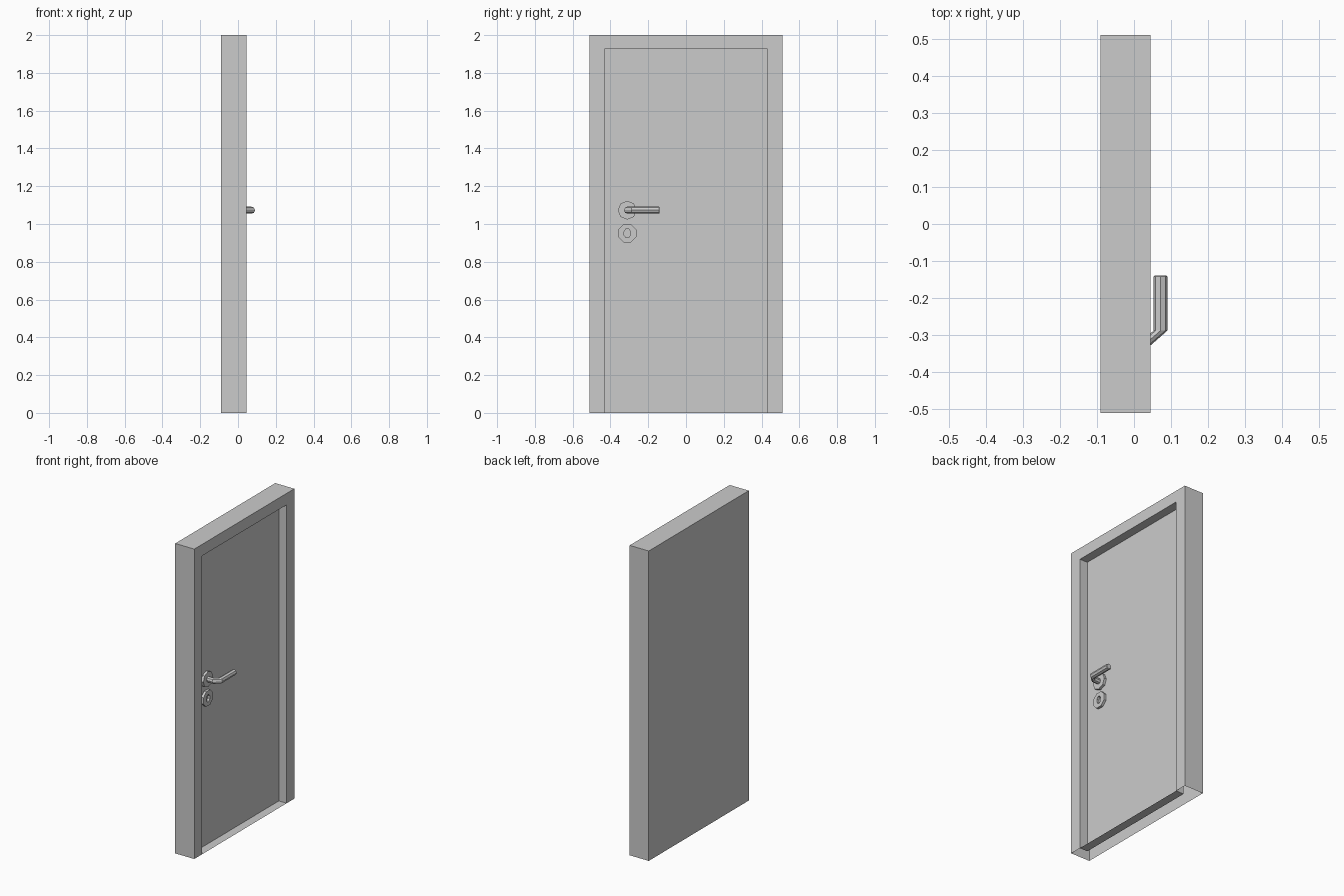
import bpy, bmesh, math

if "Cube" in bpy.data.objects:
    bpy.data.objects.remove(bpy.data.objects["Cube"])

grey = bpy.data.materials.new("plain_grey")
grey.diffuse_color = (0.6, 0.6, 0.6, 1)
grey.use_nodes = True
grey.node_tree.nodes["Principled BSDF"].inputs["Base Color"].default_value = grey.diffuse_color

BACK, FRONT, FACE = -0.091, 0.045, -0.011   # wall side, frame front, door leaf face
W, H = 0.51, 2.0                            # outer frame half width and height
OW, OH = 0.432, 1.926                       # opening half width and height
LOCK_Y, SIDES = -0.311, 8


def finish(name, bm):
    mesh = bpy.data.meshes.new(name)
    bm.to_mesh(mesh)
    bm.free()
    mesh.materials.append(grey)
    obj = bpy.data.objects.new(name, mesh)
    bpy.context.collection.objects.link(obj)
    return obj


def arch(bm, x, w, h):
    """Upright rectangle of points: bottom left, top left, top right, bottom right."""
    return [bm.verts.new((x, y, z)) for y, z in ((-w, 0), (-w, h), (w, h), (w, 0))]


def bridge(bm, a, b, closed=True):
    n = len(a)
    for i in range(n if closed else n - 1):
        j = (i + 1) % n
        bm.faces.new((a[i], a[j], b[j], b[i]))


def ring_yz(bm, x, y, z, ry, rz, turn=0.0):
    pts = [2 * math.pi * i / SIDES + turn for i in range(SIDES)]
    return [bm.verts.new((x, y + ry * math.cos(a), z + rz * math.sin(a))) for a in pts]


# Frame: hollow casing, open underneath, with a recessed opening and thin sill
bm = bmesh.new()
back = arch(bm, BACK, W, H)
outer = arch(bm, FRONT, W, H)
inner = arch(bm, FRONT, OW, OH)
deep = arch(bm, FACE, OW, OH)
bm.faces.new(back)
bridge(bm, outer, back, closed=False)
bridge(bm, inner, outer, closed=False)
bridge(bm, deep, inner)
bmesh.ops.recalc_face_normals(bm, faces=bm.faces)
# make sure the wall side faces outward
bm.faces.ensure_lookup_table()
bm.normal_update()
if bm.faces[0].normal.x > 0:
    bmesh.ops.reverse_faces(bm, faces=bm.faces)
finish("door_frame", bm)

# Door leaf
bm = bmesh.new()
bm.faces.new(arch(bm, FACE, OW, OH)[::-1])
finish("door_leaf", bm)

# Handle rosette
bm = bmesh.new()
low = ring_yz(bm, FACE, LOCK_Y, 1.073, 0.05, 0.05)
top = ring_yz(bm, FACE + 0.016, LOCK_Y, 1.073, 0.05, 0.05)
bridge(bm, low, top)
bm.faces.new(top)
bmesh.ops.recalc_face_normals(bm, faces=bm.faces)
finish("handle_rosette", bm)

# Keyhole plate with an upright hole
bm = bmesh.new()
t = math.pi / SIDES
rings = [ring_yz(bm, x, LOCK_Y, 0.951, ry, rz, t) for x, ry, rz in (
    (FACE, 0.052, 0.052), (FACE + 0.016, 0.052, 0.052),
    (FACE + 0.016, 0.018, 0.025), (FACE, 0.018, 0.025))]
for a, b in zip(rings, rings[1:] + rings[:1]):
    bridge(bm, a, b)
bmesh.ops.recalc_face_normals(bm, faces=bm.faces)
finish("keyhole_plate", bm)

# Lever handle: stem out of the door, slanted elbow, then the grip
bm = bmesh.new()
R, GRIP_X, Z = 0.0185, 0.0715, 1.073


def ring_xz(y, r):
    pts = [2 * math.pi * i / SIDES for i in range(SIDES)]
    return [bm.verts.new((GRIP_X - r * math.cos(a), y, Z + r * math.sin(a))) for a in pts]


rings = [ring_yz(bm, FACE, LOCK_Y, Z, 0.0165, R),
         ring_yz(bm, 0.045, LOCK_Y, Z, 0.0165, R),
         ring_xz(-0.288, R), ring_xz(-0.142, R), ring_xz(-0.139, R - 0.003)]
# the outer side of the stem joins the outer side of the grip
for k in (0, 1):
    n = SIDES // 2
    rings[k] = [rings[k][(n - i) % SIDES] for i in range(SIDES)]
rings[2:] = [[r[(SIDES // 2 - i) % SIDES] for i in range(SIDES)] for r in rings[2:]]
for a, b in zip(rings, rings[1:]):
    bridge(bm, a, b)
bm.faces.new(rings[-1])
bmesh.ops.recalc_face_normals(bm, faces=bm.faces)
finish("lever_handle", bm)
